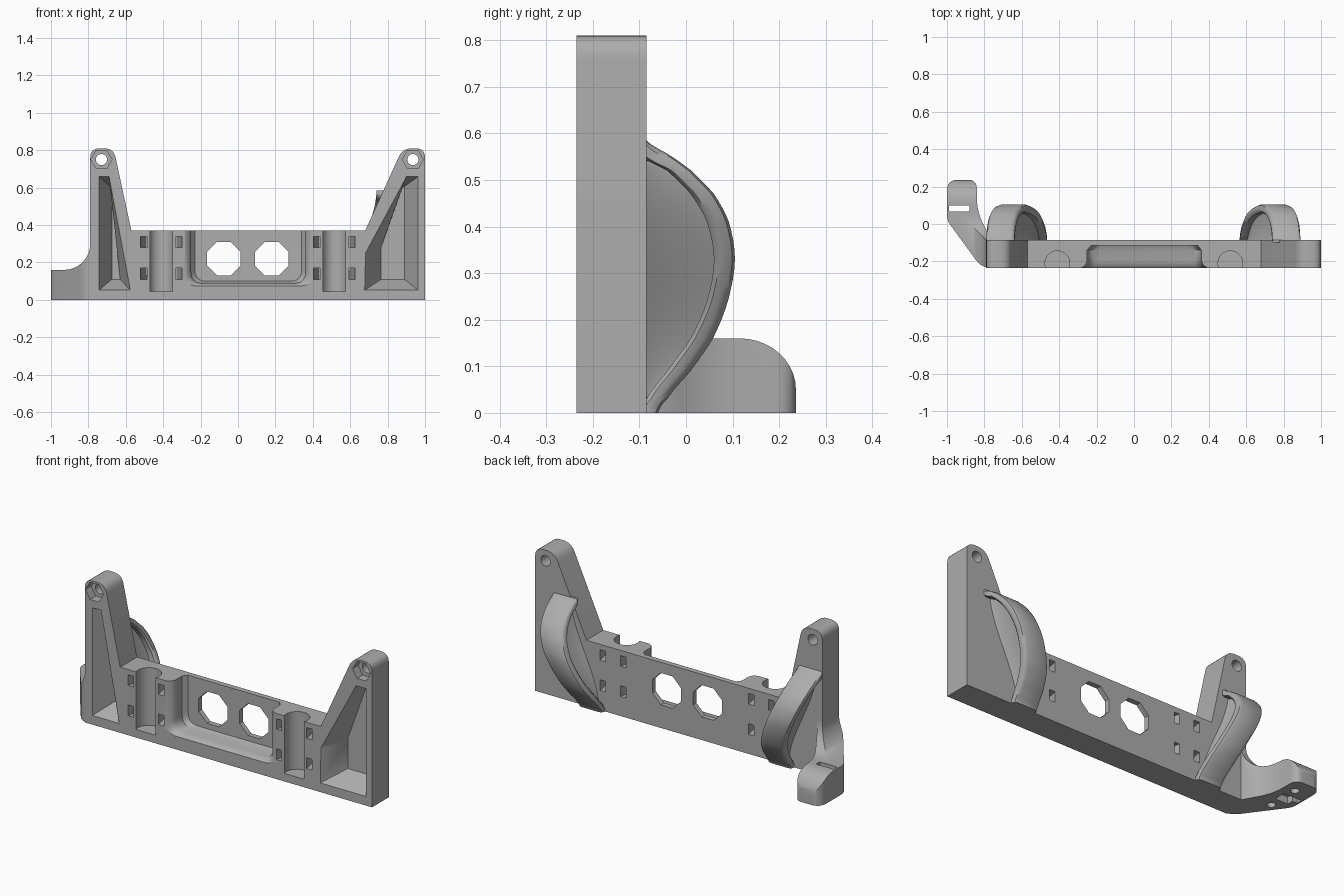
import bpy, bmesh
from math import sin, cos, pi, radians
from mathutils import Vector

cube = bpy.data.objects.get("Cube")
if cube:
    bpy.data.objects.remove(cube, do_unlink=True)

grey = bpy.data.materials.new("plain grey plastic")
grey.use_nodes = True
tone = (0.42, 0.42, 0.42, 1)
grey.diffuse_color = tone
grey.node_tree.nodes["Principled BSDF"].inputs["Base Color"].default_value = tone

FRONT, BACK = -0.235, -0.085


def loft(name, rings):
    """Skin a list of equal-length point rings and cap both ends."""
    bm = bmesh.new()
    loops = [[bm.verts.new(p) for p in ring] for ring in rings]
    n = len(loops[0])
    for a, b in zip(loops, loops[1:]):
        for i in range(n):
            j = (i + 1) % n
            bm.faces.new((a[i], a[j], b[j], b[i]))
    bm.faces.new(loops[0])
    bm.faces.new(loops[-1])
    bmesh.ops.remove_doubles(bm, verts=bm.verts, dist=1e-5)
    bmesh.ops.recalc_face_normals(bm, faces=bm.faces)
    mesh = bpy.data.meshes.new(name)
    bm.to_mesh(mesh)
    bm.free()
    mesh.materials.append(grey)
    ob = bpy.data.objects.new(name, mesh)
    bpy.context.collection.objects.link(ob)
    return ob


def fillet(corners, steps=6):
    """Round each (u, v, radius) corner of a polygon."""
    out = []
    for k, (u, v, *r) in enumerate(corners):
        p = Vector((u, v))
        if not r:
            out.append(p)
            continue
        a = p + (Vector(corners[k - 1][:2]) - p).normalized() * r[0]
        b = p + (Vector(corners[(k + 1) % len(corners)][:2]) - p).normalized() * r[0]
        for s in range(steps + 1):
            t = s / steps
            out.append(a * (1 - t) ** 2 + p * 2 * t * (1 - t) + b * t * t)
    return out


def xz(pts, y):
    return [(u, y, v) for u, v in pts]


def yz(pts, x):
    return [(x, u, v) for u, v in pts]


def xy(pts, z):
    return [(u, v, z) for u, v in pts]


def ngon(u, v, r, n, turn=0.0):
    return [(u + r * cos(turn + 2 * pi * i / n), v + r * sin(turn + 2 * pi * i / n)) for i in range(n)]


def rect(u0, u1, v0, v1):
    return [(u0, v0), (u1, v0), (u1, v1), (u0, v1)]


def combine(target, tool, operation="DIFFERENCE"):
    mod = target.modifiers.new("cut", "BOOLEAN")
    mod.operation, mod.solver, mod.object = operation, "EXACT", tool
    bpy.context.view_layer.update()
    bpy.context.view_layer.objects.active = target
    bpy.ops.object.modifier_apply(modifier=mod.name)
    bpy.data.objects.remove(tool, do_unlink=True)


def smooth(ob, angle=32):
    bpy.ops.object.select_all(action="DESELECT")
    ob.select_set(True)
    bpy.context.view_layer.objects.active = ob
    bpy.ops.object.shade_smooth_by_angle(angle=radians(angle))


# Main plate with its two towers
outline = fillet([(-0.79, 0), (1, 0), (1, 0.81, 0.05), (0.88, 0.81, 0.05), (0.68, 0.37),
                  (-0.57, 0.37), (-0.665, 0.81, 0.05), (-0.79, 0.81, 0.05)])
body = loft("bracket_body", [xz(outline, FRONT), xz(outline, BACK)])


# Wide rounded recess in the middle, open at the top
def recess(grow):
    l, r, b = -0.25 - grow, 0.36 + grow, 0.09 - grow / 2
    return fillet([(l, b, 0.06), (r, b, 0.06), (r, 0.5), (l, 0.5)])


cutters = [loft("recess", [xz(recess(g), y) for g, y in
                           ((0.04, -0.24), (0.012, -0.222), (0, -0.2), (0, -0.14), (-0.02, -0.115))])]

# Octagonal windows
for x in (-0.075, 0.18):
    ring = ngon(x, 0.22, 0.097, 8, pi / 8)
    cutters.append(loft("window", [xz(ring, -0.3), xz(ring, 0)]))

# Vertical half-round grooves with slanting strap slots beside them
for x in (-0.41, 0.515):
    ring = ngon(x, -0.21, 0.066, 32)
    cutters.append(loft("groove", [xy(ring, 0.045), xy(ring, 0.5)]))
    for side in (-1, 1):
        for z in (0.14, 0.31):
            ends = []
            for y, off in ((-0.25, 0.098), (-0.07, 0.06)):
                c = x + side * off
                ends.append(xz(rect(c - 0.017, c + 0.017, z - 0.03, z + 0.03), y))
            cutters.append(loft("strap_slot", ends))

# Tapered pockets in the tower fronts
pockets = (
    ([(0.675, 0.05), (0.965, 0.05), (0.965, 0.66), (0.9, 0.66), (0.68, 0.25)],
     [(0.765, 0.11), (0.89, 0.11), (0.89, 0.61), (0.88, 0.6), (0.765, 0.28)]),
    ([(-0.745, 0.05), (-0.575, 0.05), (-0.69, 0.66), (-0.745, 0.66)],
     [(-0.675, 0.11), (-0.63, 0.11), (-0.665, 0.6), (-0.675, 0.6)]))
for rim, floor in pockets:
    cutters.append(loft("pocket", [xz(rim, FRONT - 0.003), xz(floor, -0.115)]))

# Bolt holes with hexagonal nut seats
for x in (-0.73, 0.935):
    bolt, nut = ngon(x, 0.75, 0.03, 24), ngon(x, 0.75, 0.056, 6)
    cutters.append(loft("bolt_hole", [xz(bolt, -0.3), xz(bolt, 0)]))
    cutters.append(loft("nut_seat", [xz(nut, -0.3), xz(nut, -0.185)]))

for c in cutters:
    combine(body, c)
smooth(body)

# Curved side arm, trimmed by its front and side profiles
plan = fillet([(-0.755, -0.234), (-0.815, -0.234, 0.05), (-1, 0.02, 0.03), (-1, 0.237, 0.06),
               (-0.84, 0.237, 0.05), (-0.84, 0.06, 0.08), (-0.755, -0.09)])
arm = loft("side_arm", [xy(plan, 0), xy(plan, 0.4)])
sweep = [(pi / 2) * i / 10 for i in range(11)]
front_shape = [(-1.1, -0.1), (-1.1, 0.16)] + [(-0.93 + 0.14 * sin(a), 0.3 - 0.14 * cos(a)) for a in sweep]
front_shape += [(-0.7, 0.3), (-0.7, -0.1)]
side_shape = [(-0.3, -0.1), (-0.3, 0.3)] + [(0.055 - 0.14 * cos(a), 0.3 - 0.14 * sin(a)) for a in sweep]
side_shape += [(0.115 + 0.121 * sin(a), 0.05 + 0.11 * cos(a)) for a in sweep] + [(0.236, -0.1)]
combine(arm, loft("front_trim", [xz(front_shape, -0.4), xz(front_shape, 0.4)]), "INTERSECT")
combine(arm, loft("side_trim", [yz(side_shape, -1.2), yz(side_shape, -0.6)]), "INTERSECT")

# Slot, recess and blind screw holes of the arm
slot = rect(-0.99, -0.88, 0.066, 0.098)
combine(arm, loft("arm_slot", [xy(slot, -0.1), xy(slot, 0.3)]))
seat = rect(-0.96, -0.88, 0.03, 0.09)
combine(arm, loft("arm_recess", [xy(seat, -0.1), xy(seat, 0.04)]))
for y in (-0.03, 0.15):
    hole = ngon(-0.905, y, 0.022, 20)
    combine(arm, loft("screw_hole", [xy(hole, -0.1), xy(hole, 0.09)]))
smooth(arm)

# Bowed rear ribs: a broad rounded rim on a narrow web, leaning inward at the foot
heights = (0, 0.03, 0.09, 0.16, 0.24, 0.33, 0.41, 0.47, 0.52, 0.55, 0.585)
outer = (-0.06, -0.04, 0.01, 0.058, 0.09, 0.105, 0.092, 0.06, 0.012, -0.03, -0.085)
inner = (-0.1, -0.085, -0.04, 0.01, 0.045, 0.06, 0.045, 0.01, -0.04, -0.095, -0.1)


def spline(values, i, t):
    p = [values[max(0, min(len(values) - 1, i + k))] for k in (-1, 0, 1, 2)]
    return p[1] + 0.5 * t * (p[2] - p[0] + t * (2 * p[0] - 5 * p[1] + 4 * p[2] - p[3]
                                               + t * (3 * (p[1] - p[2]) + p[3] - p[0])))


def rib(name, side, foot):
    rings = []
    for i in range(len(heights) - 1):
        for t in (0, 0.25, 0.5, 0.75, 1)[:5 if i == len(heights) - 2 else 4]:
            z = heights[i] + (heights[i + 1] - heights[i]) * t
            f, g = spline(outer, i, t), max(-0.1, spline(inner, i, t))
            s = z / heights[-1]
            c = side * (foot + 0.175 * s * s * (3 - 2 * s))
            q = min(0.02, (f - g) * 0.45)
            half = [(0.05, -0.1), (0.035, min(-0.08, g)), (0.035, g), (0.066, g), (0.075, g + q / 2),
                    (0.075, f - q), (0.069, f - q * 0.3), (0.055, f)]
            section = [(c + w, y) for w, y in half] + [(c - w, y) for w, y in reversed(half)]
            rings.append(xy(section, z))
    smooth(loft(name, rings), 40)


rib("left_rear_rib", 1, 0.64)
rib("right_rear_rib", -1, 0.54)
